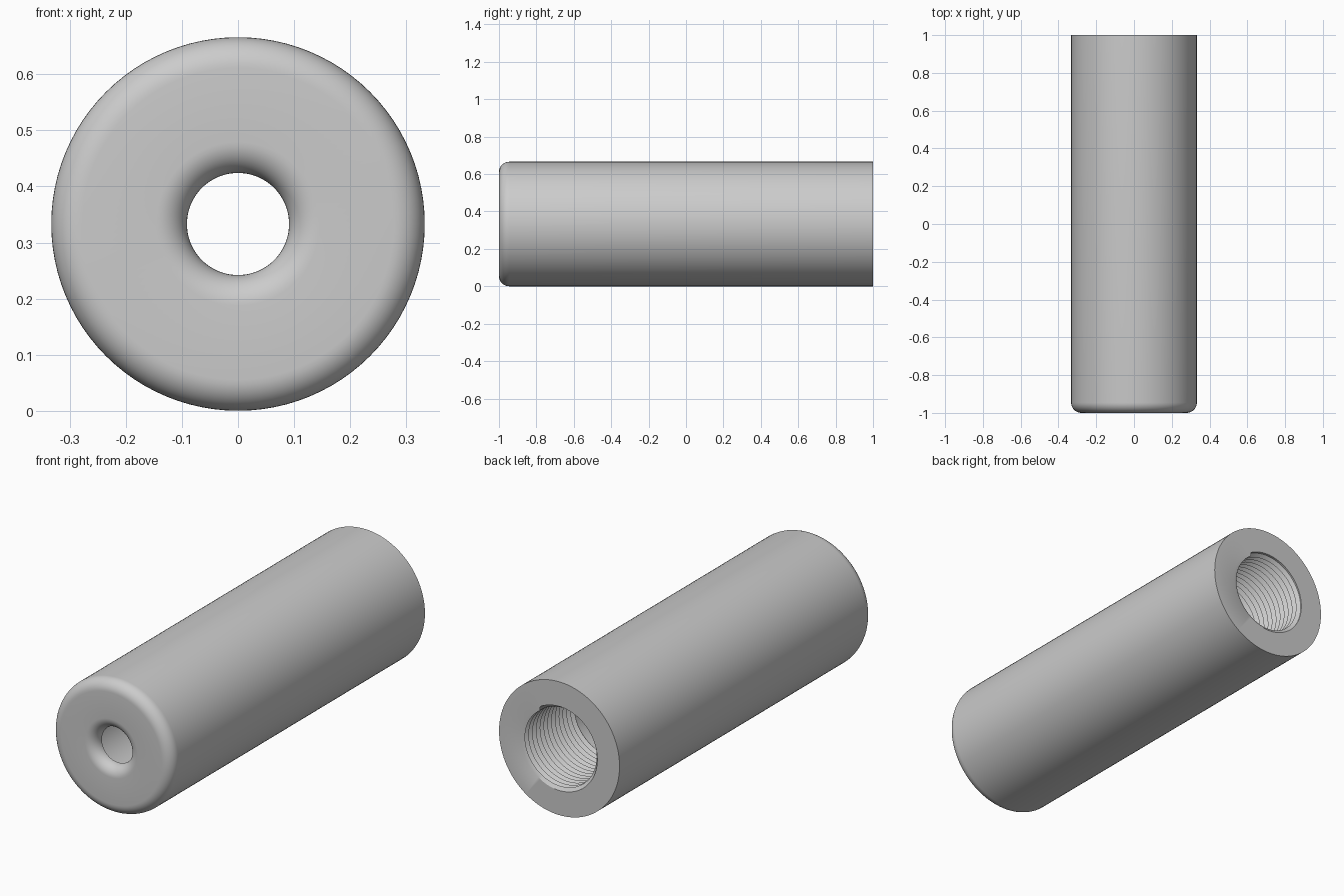
import bpy, bmesh, math

SEG = 96
RADIUS = 0.333
FILLET = 0.055
THREAD_END = 0.59      # inner end of the thread
MAJOR, MINOR, PITCH = 0.21, 0.193, 0.03

cube = bpy.data.objects.get("Cube")
if cube:
    bpy.data.objects.remove(cube, do_unlink=True)

steel = bpy.data.materials.new("grey metal")
steel.use_nodes = True
colour = (0.6, 0.6, 0.6, 1)
steel.diffuse_color = colour
steel.node_tree.nodes["Principled BSDF"].inputs["Base Color"].default_value = colour


def arc(r, y, radius, start, end, steps=10):
    """Fillet points (r, y) around a centre, angles in degrees."""
    angles = [math.radians(start + (end - start) * i / steps) for i in range(steps + 1)]
    return [(r + radius * math.cos(a), y + radius * math.sin(a)) for a in angles]


def sweep(bm, point, rows):
    """Skin a grid of rows turned around the y axis; point(k, t) gives (r, y)."""
    grid = []
    for k in range(rows):
        ring = []
        for i in range(SEG + 1):
            t = i / SEG
            r, y = point(k, t)
            a = 2 * math.pi * t
            ring.append(bm.verts.new((r * math.cos(a), y, RADIUS + r * math.sin(a))))
        grid.append(ring)
    for lower, upper in zip(grid, grid[1:]):
        for i in range(SEG):
            bm.faces.new((lower[i], lower[i + 1], upper[i + 1], upper[i]))


bm = bmesh.new()

# Shell: rear rim, outer wall, rounded nose, flared front hole, inner chamber
front = FILLET - 1
profile = [(MAJOR, 1), (RADIUS, 1)]
profile += arc(RADIUS - FILLET, front, FILLET, 0, -90)
profile += arc(0.091 + FILLET, front, FILLET, 270, 180)
profile += [(MAJOR, front), (MAJOR, THREAD_END)]
sweep(bm, lambda k, t: profile[k], len(profile))

# Helical thread, running out into the rear rim and the chamber wall
turns = math.ceil((1 - THREAD_END) / PITCH) + 1


def thread(k, t):
    y = THREAD_END + PITCH * (k / 2 + t - 1)
    if y <= THREAD_END or y >= 1:
        return MAJOR, min(max(y, THREAD_END), 1)
    return (MINOR if k % 2 else MAJOR), y


sweep(bm, thread, 2 * turns + 2)

bmesh.ops.remove_doubles(bm, verts=bm.verts, dist=0.00005)
bmesh.ops.recalc_face_normals(bm, faces=bm.faces)
mesh = bpy.data.meshes.new("threaded_sleeve")
bm.to_mesh(mesh)
bm.free()
mesh.materials.append(steel)

sleeve = bpy.data.objects.new("threaded_sleeve", mesh)
bpy.context.collection.objects.link(sleeve)
bpy.context.view_layer.objects.active = sleeve
sleeve.select_set(True)
bpy.ops.object.shade_smooth_by_angle(angle=math.radians(30))
